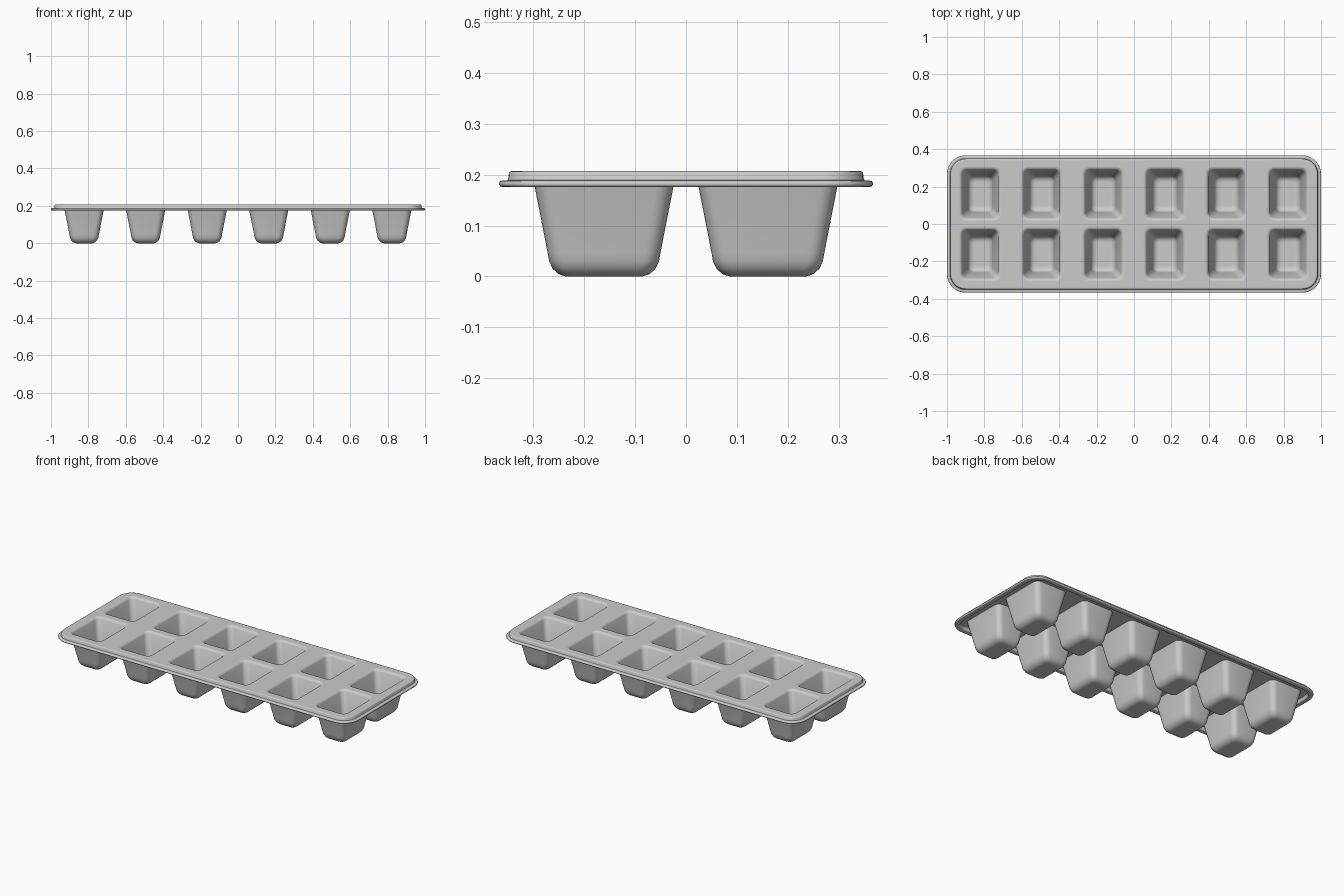
import bpy, bmesh, math

if "Cube" in bpy.data.objects:
    bpy.data.objects.remove(bpy.data.objects["Cube"])

bm = bmesh.new()


def ring(cx, cy, hx, hy, r, z, seg):
    """Rounded rectangle of vertices at height z."""
    out = []
    for i, (sx, sy) in enumerate([(1, 1), (-1, 1), (-1, -1), (1, -1)]):
        for k in range(seg + 1):
            a = math.pi / 2 * (i + k / seg)
            out.append(bm.verts.new((cx + sx * (hx - r) + r * math.cos(a),
                                     cy + sy * (hy - r) + r * math.sin(a), z)))
    return out


def loft(rings):
    for a, b in zip(rings, rings[1:]):
        n = len(a)
        for i in range(n):
            j = (i + 1) % n
            bm.faces.new((a[i], a[j], b[j], b[i]))


def ring_edges(loop):
    return [bm.edges.get((loop[i], loop[(i + 1) % len(loop)])) for i in range(len(loop))]


# Rim: raised plate edge, rounded flange, then the underside (offset, z)
rim = [(-.030, .207), (-.025, .207), (-.021, .206), (-.019, .203), (-.018, .193),
       (-.016, .189), (-.012, .188), (-.005, .188), (-.002, .187), (0, .184),
       (0, .180), (-.002, .177), (-.005, .176), (-.026, .176), (-.029, .178),
       (-.030, .182), (-.031, .192), (-.034, .195), (-.040, .195)]
rim_rings = [ring(0, 0, 1 + d, .367 + d, .1 + d, z, 10) for d, z in rim]
loft(rim_rings)
top_edges = ring_edges(rim_rings[0])
under_edges = ring_edges(rim_rings[-1])

# Cup wall profiles, inside and outside (offset from the opening, z)
inside = [(.012, .207), (.007, .207), (.001, .205), (-.004, .201), (-.0075, .195),
          (-.037, .047), (-.040, .033), (-.047, .021), (-.058, .014), (-.069, .012), (-.073, .012)]
outside = [(.009, .195), (.0045, .195), (.003, .190), (-.025, .047), (-.028, .030),
           (-.035, .015), (-.046, .005), (-.060, .0), (-.066, .0)]


def cup_radius(d):
    return .03 + max(d, 0) if d > -.037 else .03 + .55 * (d + .037)


# Twelve cups in two rows
for ix in range(6):
    for sy in (-1, 1):
        cx, cy = (ix - 2.5) * .329, sy * .161
        for profile, edges in ((inside, top_edges), (outside, under_edges)):
            rings = [ring(cx, cy, .104 + d, .136 + d, cup_radius(d), z, 5)
                     for d, z in profile]
            loft(rings)
            bm.faces.new(rings[-1])
            edges += ring_edges(rings[0])

# Flat plate between the cups, top and underside
for edges in (top_edges, under_edges):
    bmesh.ops.triangle_fill(bm, edges=edges, use_beauty=True, normal=(0, 0, 1))
bmesh.ops.recalc_face_normals(bm, faces=bm.faces[:])

mesh = bpy.data.meshes.new("ice_cube_tray")
bm.to_mesh(mesh)
bm.free()
tray = bpy.data.objects.new("ice_cube_tray", mesh)
bpy.context.collection.objects.link(tray)
bpy.context.view_layer.objects.active = tray
tray.select_set(True)
bpy.ops.object.shade_smooth_by_angle(angle=math.radians(45))
